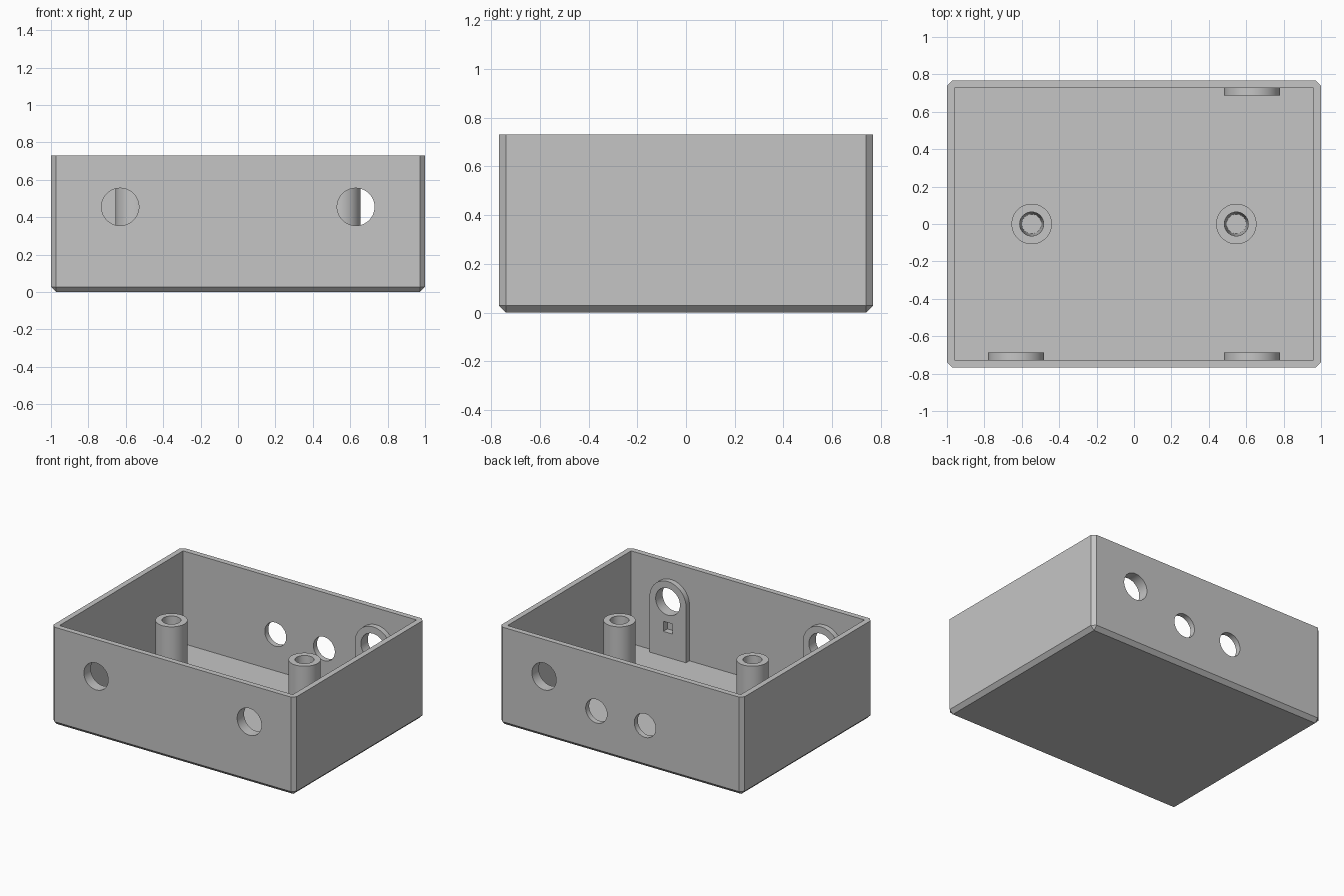
import bpy, bmesh, math
from mathutils import Matrix, Vector

HX, HY, H = 1.0, 0.767, 0.73      # outer half sizes and height
WALL, CHAMFER = 0.041, 0.028
IY = HY - WALL                    # inner face of the front and back walls
HOLE_X, HOLE_Z = 0.63, 0.455
TAB_R, TAB_T, EMBED = 0.15, 0.04, 0.01

cube = bpy.data.objects.get("Cube")
if cube:
    bpy.data.objects.remove(cube, do_unlink=True)

grey = bpy.data.materials.new("plain grey")
grey.use_nodes = True
colour = (0.56, 0.56, 0.56, 1)
grey.diffuse_color = colour
grey.node_tree.nodes["Principled BSDF"].inputs["Base Color"].default_value = colour


def make(name, bm):
    """Turn a bmesh into a grey object."""
    bmesh.ops.recalc_face_normals(bm, faces=bm.faces)
    mesh = bpy.data.meshes.new(name)
    bm.to_mesh(mesh)
    bm.free()
    mesh.materials.append(grey)
    obj = bpy.data.objects.new(name, mesh)
    bpy.context.collection.objects.link(obj)
    return obj


def box_mesh(lo, hi):
    lo, hi = Vector(lo), Vector(hi)
    bm = bmesh.new()
    bmesh.ops.create_cube(bm, size=1, matrix=Matrix.Translation((lo + hi) / 2)
                          @ Matrix.Diagonal((*(hi - lo), 1)))
    return bm


def bore(x, side, z, radius):
    """Round cutter running along y through one wall."""
    bm = bmesh.new()
    bmesh.ops.create_cone(bm, cap_ends=True, segments=64, radius1=radius, radius2=radius,
                          depth=0.4, matrix=Matrix.Translation((x, side * HY, z))
                          @ Matrix.Rotation(math.pi / 2, 4, 'X'))
    return make("bore_cutter", bm)


def finish(obj, cutters=()):
    """Cut the openings, then smooth the round faces."""
    bpy.ops.object.select_all(action='DESELECT')
    bpy.context.view_layer.objects.active = obj
    obj.select_set(True)
    for cutter in cutters:
        mod = obj.modifiers.new("cut", 'BOOLEAN')
        mod.operation, mod.solver, mod.object = 'DIFFERENCE', 'EXACT', cutter
        bpy.ops.object.modifier_apply(modifier=mod.name)
    bpy.ops.object.shade_smooth_by_angle(angle=math.radians(30))


# Tray shell: chamfered block, open top
bm = box_mesh((-HX, -HY, 0), (HX, HY, H))
edges = [e for e in bm.edges if min(v.co.z for v in e.verts) < 0.01]
bmesh.ops.bevel(bm, geom=edges, offset=CHAMFER, segments=1, affect='EDGES')
shell = make("tray_shell", bm)
cavity = make("cavity_cutter", box_mesh((WALL - HX, -IY, WALL), (HX - WALL, IY, H + 0.2)))
cutters = [cavity]

# Reinforcing tabs behind the large holes, each with a small square pocket
tabs = []
for name, x, side in (("front_left_tab", HOLE_X, -1), ("front_right_tab", -HOLE_X, -1),
                      ("back_left_tab", HOLE_X, 1)):
    bm = bmesh.new()
    y = side * (IY + EMBED)
    outline = [(x - TAB_R, WALL - EMBED), (x + TAB_R, WALL - EMBED)]
    for i in range(33):
        a = math.pi * i / 32
        outline.append((x + TAB_R * math.cos(a), HOLE_Z + TAB_R * math.sin(a)))
    face = bm.faces.new([bm.verts.new((px, y, pz)) for px, pz in outline])
    grown = bmesh.ops.extrude_face_region(bm, geom=[face])["geom"]
    bmesh.ops.translate(bm, vec=(0, -side * (TAB_T + EMBED), 0),
                        verts=[g for g in grown if isinstance(g, bmesh.types.BMVert)])
    tab = make(name, bm)
    ends = sorted((side * (IY + 0.008), side * (IY - 0.1)))
    pocket = make("pocket_cutter", box_mesh((x - 0.037, ends[0], 0.225),
                                            (x + 0.037, ends[1], 0.3)))
    tab_cutters = [bore(x, side, HOLE_Z, 0.1), pocket]
    cutters += tab_cutters
    tabs.append((tab, tab_cutters))

# Two smaller holes in the back wall
cutters += [bore(x, 1, 0.312, 0.088) for x in (-0.2, 0.2)]

finish(shell, cutters)
for tab, tab_cutters in tabs:
    finish(tab, tab_cutters)
for cutter in cutters:
    bpy.data.objects.remove(cutter, do_unlink=True)

# Screw posts: turned profile with a slightly tapered blind hole
profile = [(0, 0.03), (0.108, 0.03), (0.108, 0.603), (0.064, 0.603), (0.052, 0.045), (0, 0.045)]
for name, x in (("left_post", 0.547), ("right_post", -0.547)):
    bm = bmesh.new()
    verts = [bm.verts.new((x + r, 0, z)) for r, z in profile]
    edges = [bm.edges.new(pair) for pair in zip(verts, verts[1:])]
    bmesh.ops.spin(bm, geom=verts + edges, cent=(x, 0, 0), axis=(0, 0, 1),
                   angle=math.tau, steps=64, use_duplicate=False)
    bmesh.ops.remove_doubles(bm, verts=bm.verts, dist=0.0005)
    finish(make(name, bm))
